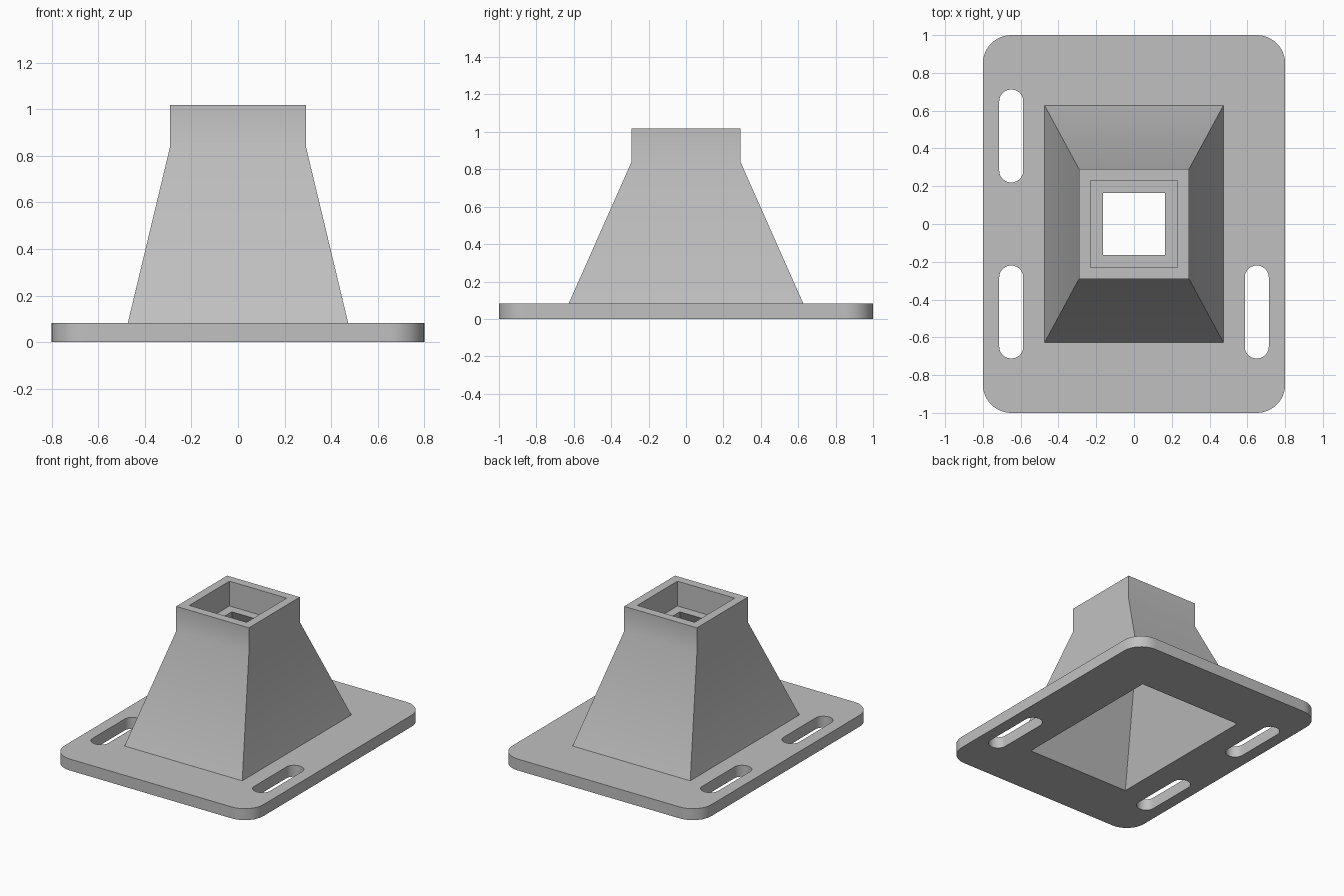
import bpy, bmesh
from math import sin, cos, pi, radians

default = bpy.data.objects.get("Cube")
if default:
    bpy.data.objects.remove(default, do_unlink=True)

grey = bpy.data.materials.new("plain grey")
grey.use_nodes = True
GREY = (0.53, 0.53, 0.53, 1)
grey.diffuse_color = GREY
grey.node_tree.nodes["Principled BSDF"].inputs["Base Color"].default_value = GREY


def loft(name, rings):
    """Skin a stack of point rings, capped at both ends."""
    bm = bmesh.new()
    loops = [[bm.verts.new(p) for p in ring] for ring in rings]
    n = len(loops[0])
    for low, high in zip(loops, loops[1:]):
        for i in range(n):
            j = (i + 1) % n
            bm.faces.new((low[i], low[j], high[j], high[i]))
    bm.faces.new(loops[0][::-1])
    bm.faces.new(loops[-1])
    mesh = bpy.data.meshes.new(name)
    bm.to_mesh(mesh)
    bm.free()
    mesh.materials.append(grey)
    obj = bpy.data.objects.new(name, mesh)
    bpy.context.collection.objects.link(obj)
    return obj


def rect(hx, hy, z):
    return [(-hx, -hy, z), (hx, -hy, z), (hx, hy, z), (-hx, hy, z)]


def rounded(cx, cy, hx, hy, r, z, steps=12):
    """Rectangle ring with rounded corners."""
    points = []
    for k, (sx, sy) in enumerate([(1, 1), (-1, 1), (-1, -1), (1, -1)]):
        for i in range(steps + 1):
            a = (k + i / steps) * pi / 2
            points.append((cx + sx * (hx - r) + r * cos(a),
                           cy + sy * (hy - r) + r * sin(a), z))
    return points


def combine(target, tool, operation):
    mod = target.modifiers.new(operation.lower(), "BOOLEAN")
    mod.operation, mod.object, mod.solver = operation, tool, "EXACT"
    bpy.context.view_layer.objects.active = target
    bpy.ops.object.modifier_apply(modifier=mod.name)
    bpy.data.objects.remove(tool, do_unlink=True)


# Base plate with rounded corners
PLATE, KINK, TOP = 0.083, 0.838, 1.018
body = loft("flanged_funnel", [rounded(0, 0, 0.8, 1, 0.15, z) for z in (0, PLATE)])

# Tapered tower with a square collar
tower = loft("tower", [rect(0.483, 0.645, PLATE / 2), rect(0.473, 0.627, PLATE),
                       rect(0.292, 0.292, KINK), rect(0.292, 0.292, TOP)])
combine(body, tower, "UNION")

# Tapered cavity below and square socket above
cavity = loft("cavity", [rect(0.421, 0.595, -0.02), rect(0.415, 0.585, 0),
                         rect(0.165, 0.165, KINK), rect(0.165, 0.165, KINK + 0.05)])
combine(body, cavity, "DIFFERENCE")
socket = loft("socket", [rect(0.23, 0.23, z) for z in (KINK, TOP + 0.1)])
combine(body, socket, "DIFFERENCE")

# Three mounting slots
for sx, sy in [(-1, 1), (-1, -1), (1, -1)]:
    slot = loft("slot", [rounded(sx * 0.65, sy * 0.466, 0.0635, 0.246, 0.063, z)
                         for z in (-0.1, 0.2)])
    combine(body, slot, "DIFFERENCE")

bpy.ops.object.select_all(action="DESELECT")
body.select_set(True)
bpy.context.view_layer.objects.active = body
bpy.ops.object.shade_smooth_by_angle(angle=radians(30))
